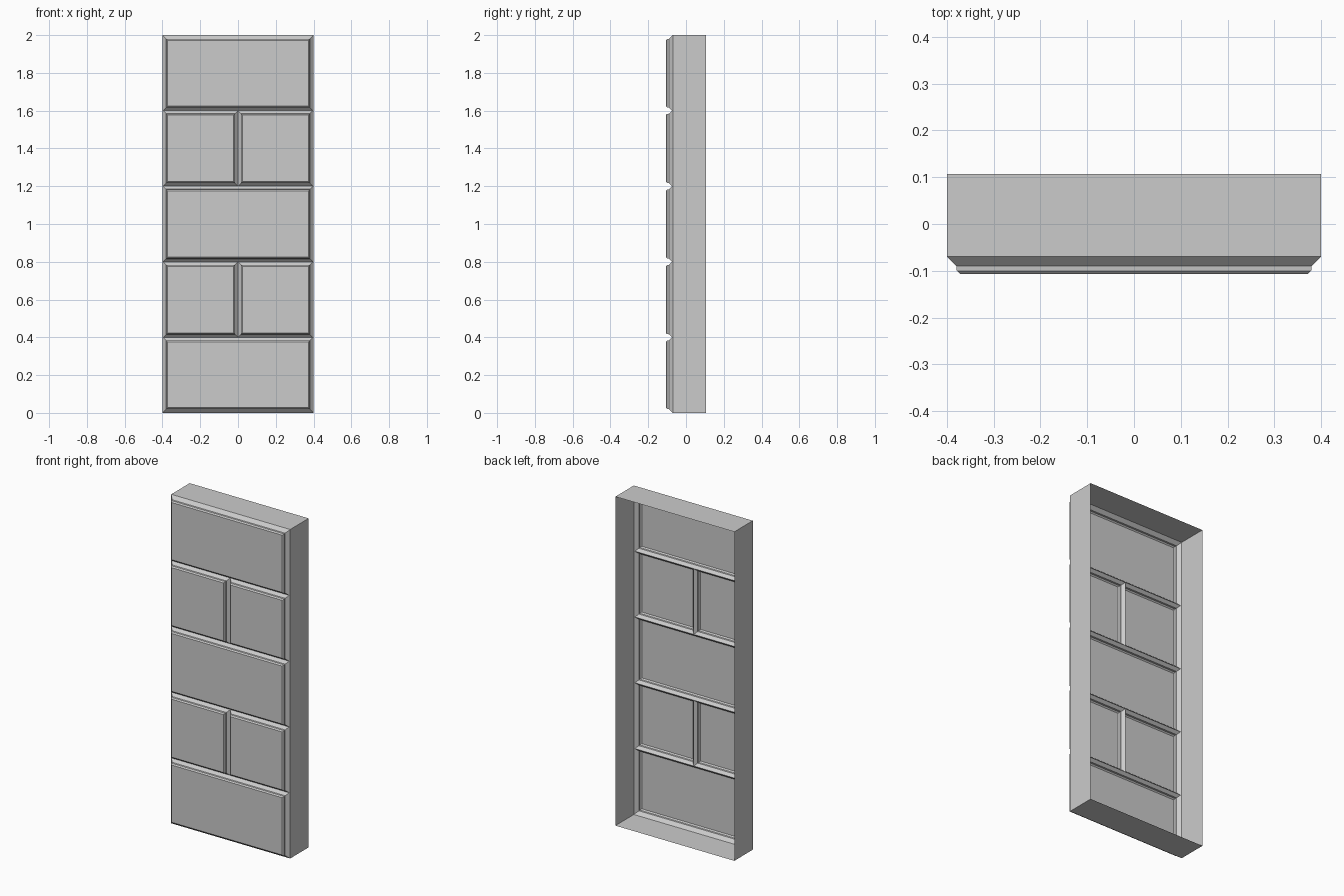
import bpy
import bmesh

if "Cube" in bpy.data.objects:
    bpy.data.objects.remove(bpy.data.objects["Cube"])

W, H, D = 0.4, 2.0, 0.107   # half width, height, half depth
ROW = 0.4                   # height of one panel row


def ring(bm, rect, inset, y):
    x0, x1, z0, z1 = rect
    a, b, c, d = x0 + inset, x1 - inset, z0 + inset, z1 - inset
    return [bm.verts.new((x, y, z)) for x, z in ((a, c), (b, c), (b, d), (a, d))]


def stepped_shell(name, rect, profile, cap):
    """Join nested rectangles given as (inset, y), optionally closing the last."""
    bm = bmesh.new()
    rings = [ring(bm, rect, i, y) for i, y in profile]
    for p, q in zip(rings, rings[1:]):
        for k in range(4):
            n = (k + 1) % 4
            bm.faces.new((p[k], p[n], q[n], q[k]))
    if cap:
        bm.faces.new(rings[-1])
    mesh = bpy.data.meshes.new(name)
    bm.to_mesh(mesh)
    bm.free()
    obj = bpy.data.objects.new(name, mesh)
    bpy.context.collection.objects.link(obj)
    return obj


# open-backed side walls with the start of the front chamfer
LIP = 0.004
stepped_shell("side_walls", (-W, W, 0, H),
              [(0, D), (0, -0.07), (LIP, -0.07 - LIP)], False)

# raised panels: chamfer up from the groove, short step, bevelled rim, flat face
profile = [(0, -0.074), (0.016, -0.09), (0.017, -0.1), (0.024, -D)]
for row in range(5):
    z0 = max(row * ROW, LIP)
    z1 = min((row + 1) * ROW, H - LIP)
    edge = W - LIP
    spans = [(-edge, 0), (0, edge)] if row % 2 else [(-edge, edge)]
    for col, (x0, x1) in enumerate(spans):
        stepped_shell(f"panel_row{row + 1}_{col + 1}", (x0, x1, z0, z1), profile, True)
